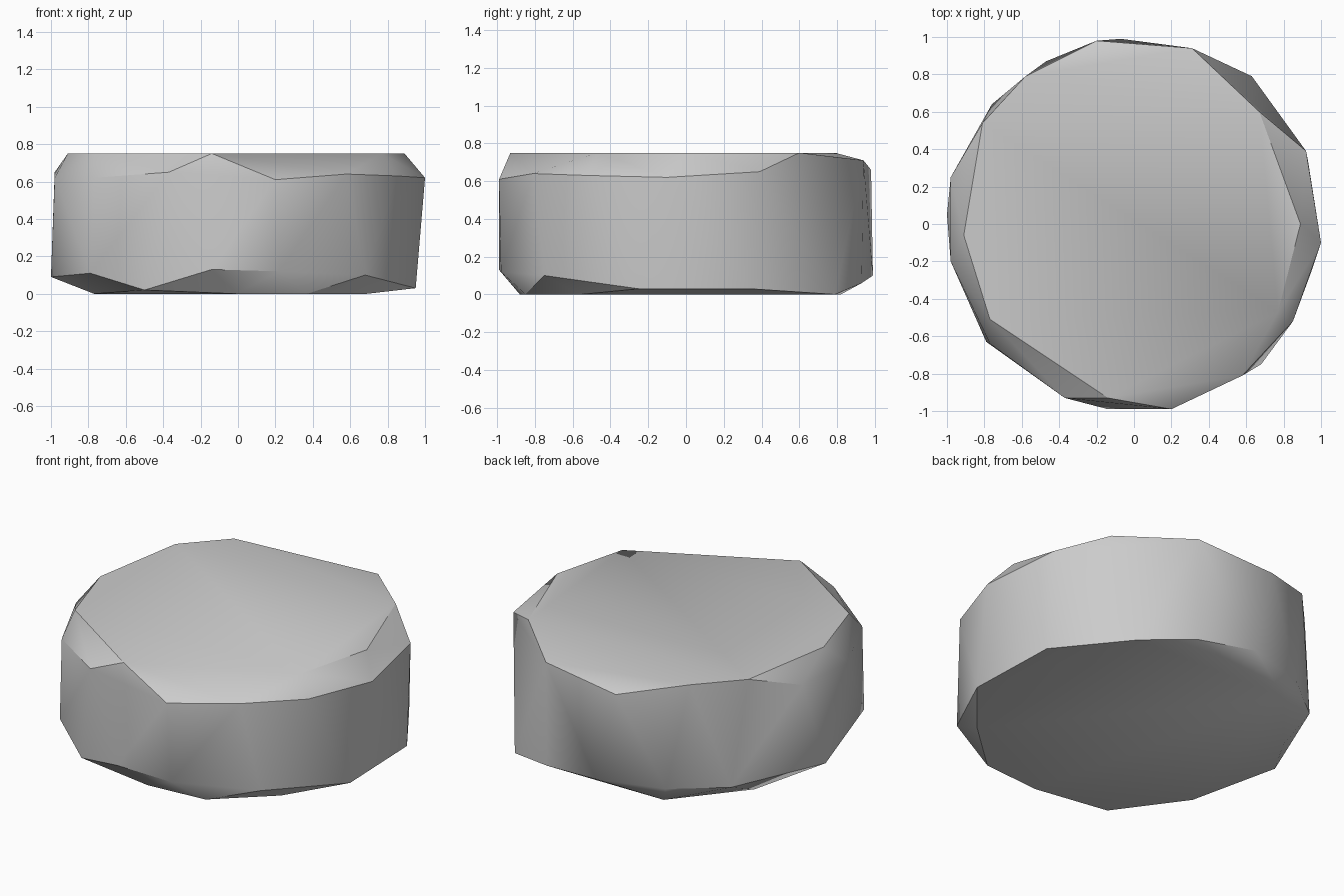
import bpy
import bmesh
import math

# Remove the default cube if the scene has it
default_cube = bpy.data.objects.get("Cube")
if default_cube is not None:
    bpy.data.objects.remove(default_cube, do_unlink=True)


def make_material(name, grey):
    """Create one plain matte material."""
    colour = (grey, grey, grey, 1.0)
    material = bpy.data.materials.new(name)
    material.use_nodes = True
    material.diffuse_color = colour
    shader = material.node_tree.nodes["Principled BSDF"]
    shader.inputs["Base Color"].default_value = colour
    shader.inputs["Roughness"].default_value = 0.9
    return material


def flat_outline(points, height):
    """Lift a flat outline to one height."""
    return [(x, y, height) for x, y in points]


def hull_object(name, points, material):
    """Wrap a closed convex skin around the outlines."""
    mesh = bpy.data.meshes.new(name)
    bm = bmesh.new()
    for point in points:
        bm.verts.new(point)
    result = bmesh.ops.convex_hull(bm, input=bm.verts[:])
    loose = [v for v in bm.verts if not v.link_faces]
    bmesh.ops.delete(bm, geom=loose, context="VERTS")
    # Merge the coplanar triangles of the flat top and base
    bmesh.ops.dissolve_limit(bm, angle_limit=math.radians(0.5),
                             verts=bm.verts[:], edges=bm.edges[:])
    bmesh.ops.recalc_face_normals(bm, faces=bm.faces[:])
    bm.to_mesh(mesh)
    bm.free()
    mesh.materials.append(material)
    stone = bpy.data.objects.new(name, mesh)
    bpy.context.collection.objects.link(stone)
    return stone


# Flat top outline
top_outline = flat_outline([
    (-.14, -.93), (-.77, -.51), (-.91, -.06), (-.81, .54), (-.58, .79),
    (.67, .6), (.89, 0), (.77, -.47)], .75)

# Irregular chipped rim around the top
upper_rim = [
    (-.77, -.64, .62), (-.37, -.93, .65), (.2, -.99, .61), (.58, -.81, .64),
    (.85, -.52, .63), (1, -.1, .62), (.92, .39, .65), (.31, .94, .71),
    (-.2, .98, .66), (-.98, .25, .65), (-.98, -.2, .62)]

# Irregular chipped rim around the base
lower_rim = [
    (-.79, -.63, .11), (-.5, -.83, .02), (-.14, -.99, .13), (.22, -.98, .12),
    (.68, -.75, .1), (.95, -.25, .03), (.93, .34, .03), (.31, .93, .06),
    (-.07, .99, .1), (-.47, .87, .1), (-.76, .64, .1), (-1, .05, .09)]

# Flat base outline
base_outline = flat_outline([
    (-.01, -.88), (.37, -.85), (.69, -.56), (.63, .79),
    (-.42, .82), (-.76, .41), (-.77, -.4)], 0)

# Round stone slab
stone_grey = make_material("stone_grey", .6)
slab = hull_object("stone_slab",
                   top_outline + upper_rim + lower_rim + base_outline,
                   stone_grey)

# Smooth the gentle bends and keep the chipped edges sharp
bpy.ops.object.select_all(action="DESELECT")
slab.select_set(True)
bpy.context.view_layer.objects.active = slab
bpy.ops.object.shade_smooth_by_angle(angle=math.radians(30))
